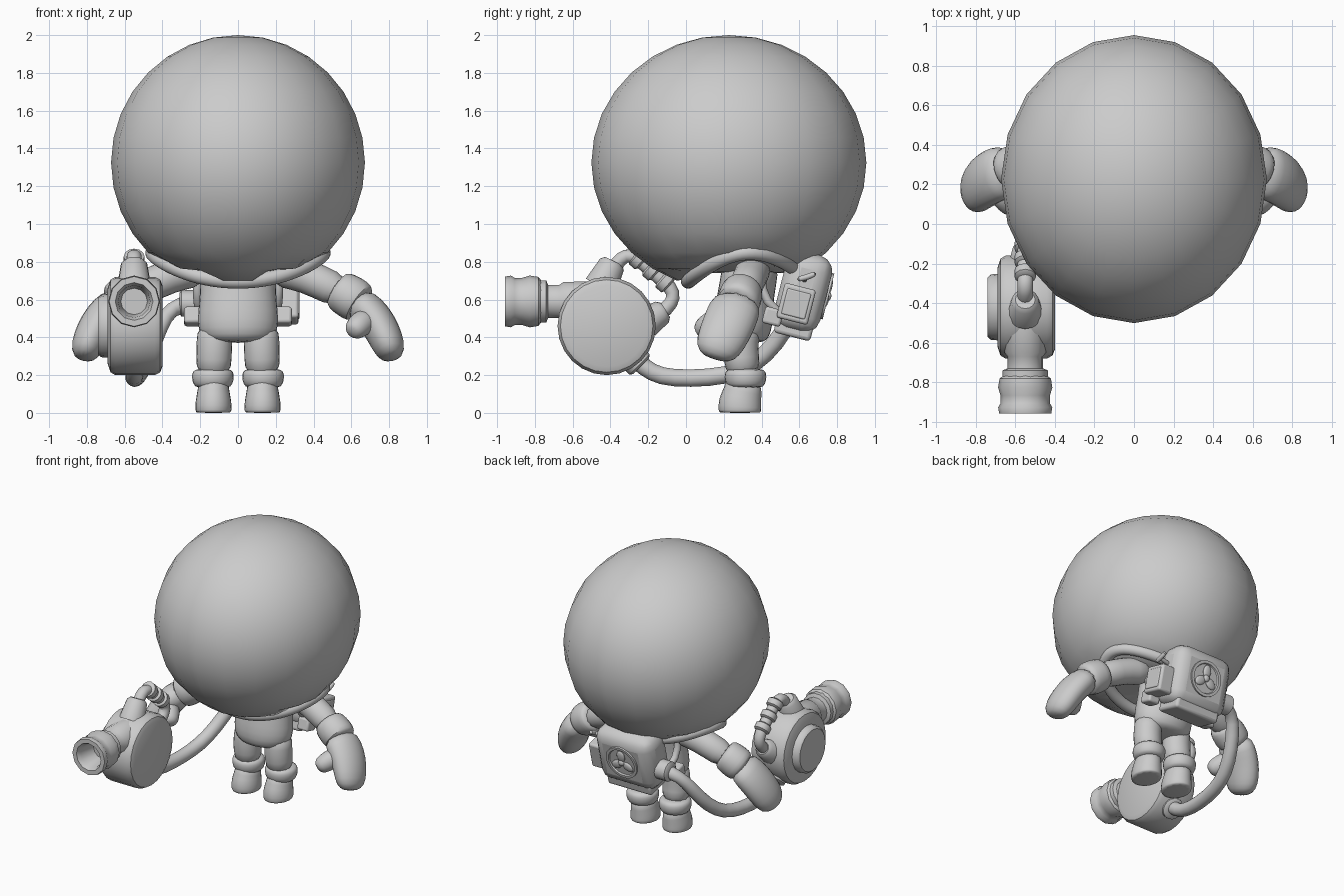
import bpy, bmesh, math
from mathutils import Vector, Matrix

if "Cube" in bpy.data.objects:
    bpy.data.objects.remove(bpy.data.objects["Cube"], do_unlink=True)

grey = bpy.data.materials.new("suit_grey")
grey.use_nodes = True
COLOUR = (0.6, 0.6, 0.6, 1)
grey.diffuse_color = COLOUR
grey.node_tree.nodes["Principled BSDF"].inputs["Base Color"].default_value = COLOUR


def finish(name, bm, subsurf=0, bevel=0, angle=40):
    bmesh.ops.recalc_face_normals(bm, faces=bm.faces)
    mesh = bpy.data.meshes.new(name)
    bm.to_mesh(mesh)
    bm.free()
    mesh.materials.append(grey)
    ob = bpy.data.objects.new(name, mesh)
    bpy.context.collection.objects.link(ob)
    if bevel:
        mod = ob.modifiers.new("Bevel", "BEVEL")
        mod.width, mod.segments = bevel, 3
    if subsurf:
        ob.modifiers.new("Subsurf", "SUBSURF").levels = subsurf
        ob.modifiers["Subsurf"].render_levels = subsurf
    bpy.ops.object.select_all(action="DESELECT")
    ob.select_set(True)
    bpy.context.view_layer.objects.active = ob
    bpy.ops.object.shade_smooth_by_angle(angle=math.radians(angle))
    return ob


def skin(bm, rings, closed=False):
    """Join rings of points into a tube."""
    loops = [[bm.verts.new(p) for p in ring] for ring in rings]
    pairs = list(zip(loops, loops[1:])) + ([(loops[-1], loops[0])] if closed else [])
    n = len(loops[0])
    for a, b in pairs:
        for i in range(n):
            bm.faces.new((a[i], a[(i + 1) % n], b[(i + 1) % n], b[i]))
    if not closed:
        bm.faces.new(loops[0])
        bm.faces.new(loops[-1])


def tube(name, path, radii, flat=1.0, ref=(1, 0, 0), sides=12, subsurf=1, closed=False):
    """Sweep an ellipse along a path; flat scales it along ref."""
    pts = [Vector(p) for p in path]
    n = len(pts)
    radii = radii if isinstance(radii, list) else [radii] * n
    rings = []
    for i, (p, r) in enumerate(zip(pts, radii)):
        nxt = pts[(i + 1) % n] if closed else pts[min(i + 1, n - 1)]
        prv = pts[i - 1] if closed else pts[max(i - 1, 0)]
        t = (nxt - prv).normalized()
        v = t.cross(Vector(ref)).normalized()
        u = v.cross(t)
        rings.append([p + r * (flat * math.cos(a) * u + math.sin(a) * v)
                      for a in (math.tau * k / sides for k in range(sides))])
    bm = bmesh.new()
    skin(bm, rings, closed)
    return finish(name, bm, subsurf, angle=60)


def lathe(name, profile, origin, axis, sides=16):
    """Turn (radius, distance) pairs about an axis."""
    q = Vector(axis).to_track_quat("Z", "Y")
    rings = [[Vector(origin) + q @ Vector((r * math.cos(a), r * math.sin(a), h))
              for a in (math.tau * k / sides for k in range(sides))] for r, h in profile]
    bm = bmesh.new()
    skin(bm, rings)
    return finish(name, bm)


def place(location, tilt=0.0):
    return Matrix.Translation(location) @ Matrix.Rotation(tilt, 4, "X")


def box(name, size, matrix, bevel):
    bm = bmesh.new()
    bmesh.ops.create_cube(bm, size=1, matrix=matrix @ Matrix.Diagonal((*size, 1)))
    return finish(name, bm, bevel=bevel)


def ball(name, matrix, size, segs=14):
    bm = bmesh.new()
    bmesh.ops.create_uvsphere(bm, u_segments=segs, v_segments=10, radius=1,
                              matrix=matrix @ Matrix.Diagonal((*size, 1)))
    return finish(name, bm, angle=60)


# Helmet: large faceted globe with a raised neck opening
HC, HR = Vector((0, 0.227, 1.325)), Vector((0.672, 0.728, 0.675))
bm = bmesh.new()
bmesh.ops.create_uvsphere(bm, u_segments=20, v_segments=16, radius=1,
                          matrix=Matrix.Translation(HC) @ Matrix.Diagonal((*HR, 1)) @ Matrix.Rotation(math.pi / 2, 4, "Z"))
for v in bm.verts:
    if (v.co.x / 0.48) ** 2 + ((v.co.y - 0.3) / 0.32) ** 2 < 1:
        v.co.z = max(v.co.z, 0.74 + 0.4 * v.co.x ** 2)
finish("helmet", bm, angle=60)


def on_helmet(x, y):
    return HC.z - HR.z * math.sqrt(1 - (x / HR.x) ** 2 - ((y - HC.y) / HR.y) ** 2)


# Collar hugging the underside of the helmet
collar = []
for k in range(32):
    a = math.tau * k / 32
    x, y = 0.455 * math.cos(a), 0.3 + 0.29 * math.sin(a)
    collar.append((x, y, on_helmet(x, y) + 0.015))
tube("collar", collar, 0.042, ref=(0, 0, 1), sides=10, closed=True)

# Torso
tube("torso", [(0, 0.29, 0.37), (0, 0.29, 0.4), (0, 0.3, 0.48), (0, 0.31, 0.58),
               (0, 0.33, 0.7), (0, 0.35, 0.82)],
     [0.11, 0.15, 0.165, 0.155, 0.15, 0.16], flat=1.35, sides=16)

# Limbs, built once per side
for s, side in ((1, "left"), (-1, "right")):
    tube(side + "_leg", [(s * 0.12, 0.3, 0.46), (s * 0.125, 0.29, 0.38), (s * 0.127, 0.29, 0.29),
                         (s * 0.13, 0.31, 0.2)], [0.1, 0.098, 0.098, 0.095])
    tube(side + "_boot_cuff", [(s * 0.133, 0.315, z) for z in (0.13, 0.15, 0.19, 0.22, 0.235)],
         [0.09, 0.108, 0.118, 0.112, 0.09])
    tube(side + "_boot", [(s * 0.13, y, z) for y, z in
                          ((0.285, 0.0), (0.285, 0.005), (0.285, 0.06), (0.3, 0.11), (0.31, 0.18))],
         [0.114, 0.118, 0.12, 0.104, 0.1], flat=0.84)
    tube(side + "_sleeve", [(s * 0.2, 0.36, 0.76), (s * 0.3, 0.35, 0.745), (s * 0.42, 0.33, 0.7),
                            (s * 0.56, 0.3, 0.63)], [0.1, 0.095, 0.093, 0.098], ref=(0, 1, 0))
    tube(side + "_glove_cuff", [(s * 0.52, 0.305, 0.66), (s * 0.535, 0.3, 0.65), (s * 0.6, 0.285, 0.61),
                                (s * 0.645, 0.275, 0.58), (s * 0.655, 0.27, 0.572)],
         [0.09, 0.115, 0.122, 0.118, 0.09], ref=(0, 1, 0))
    tube(side + "_glove", [(s * 0.63, 0.275, 0.595), (s * 0.69, 0.255, 0.54), (s * 0.745, 0.225, 0.47),
                           (s * 0.785, 0.19, 0.39), (s * 0.81, 0.155, 0.32), (s * 0.815, 0.145, 0.285)],
         [0.09, 0.1, 0.1, 0.095, 0.082, 0.04], flat=1.45, ref=(0, 1, 0))
    tube(side + "_thumb", [(s * 0.69, 0.19, 0.5), (s * 0.65, 0.13, 0.47), (s * 0.615, 0.085, 0.44),
                           (s * 0.6, 0.065, 0.425)], [0.07, 0.07, 0.062, 0.03], ref=(0, 1, 0))
    tube(side + "_strap", [(s * 0.2, 0.5, 0.82), (s * 0.22, 0.42, 0.81), (s * 0.215, 0.39, 0.72),
                           (s * 0.215, 0.42, 0.58), (s * 0.2, 0.52, 0.52)], 0.025)
    box(side + "_strap_buckle", (0.09, 0.1, 0.09), place((s * 0.24, 0.46, 0.51), -0.25), 0.015)

# Backpack, tilted so that its foot tucks forward
pack = place((0, 0.62, 0.64), -0.25)
at = Matrix.Translation
box("backpack", (0.46, 0.25, 0.42), pack, 0.085)
box("backpack_base", (0.36, 0.2, 0.09), pack @ at((0, 0.0, -0.2)), 0.02)
box("side_pouch", (0.11, 0.17, 0.19), pack @ at((0.265, -0.02, -0.07)), 0.015)
box("pouch_flap", (0.02, 0.13, 0.14), pack @ at((0.315, -0.02, -0.07)), 0.008)
lever = [pack @ Vector(p) for p in ((0.2, -0.01, 0.06), (0.27, -0.01, 0.07), (0.3, 0.0, 0.08))]
tube("valve_stem", lever, 0.016, ref=(0, 1, 0), sides=8)
grip = [pack @ Vector((0.3, y, z)) for y, z in ((-0.05, 0.055), (0.0, 0.08), (0.045, 0.115))]
tube("valve_lever", grip, 0.017, sides=8)

# Fan on the back of the pack
back = pack.to_3x3() @ Vector((0, 1, 0))
fan = pack @ Vector((0, 0.122, 0.01))
lathe("fan_rim", [(0.125, 0), (0.125, 0.014), (0.105, 0.014), (0.1, 0.004), (0.01, 0.004)], fan, back, 24)
for k in range(3):
    turn = Matrix.Rotation(math.tau * k / 3, 4, "Y")
    ball("fan_blade", pack @ at((0, 0.13, 0.01)) @ turn @ at((0, 0, 0.05)), (0.032, 0.013, 0.045))
ball("fan_hub", pack @ at((0, 0.135, 0.01)), (0.024, 0.016, 0.024))

# Hose from the pack to the device
GX = -0.55
tube("hose", [(-0.2, 0.62, 0.58), (-0.31, 0.61, 0.575), (-0.39, 0.57, 0.52), (-0.45, 0.48, 0.37),
              (-0.5, 0.36, 0.25), (-0.53, 0.22, 0.195), (GX, 0.02, 0.18), (GX, -0.14, 0.19),
              (GX, -0.22, 0.24), (GX, -0.3, 0.31)], 0.05, ref=(0.5, 0.2, 1), sides=10)
lathe("hose_pack_collar", [(0.07, 0), (0.07, 0.1), (0.055, 0.11)], (-0.2, 0.615, 0.58), (-1, 0, 0))
lathe("hose_device_collar", [(0.08, 0), (0.075, 0.12), (0.06, 0.13)], (GX, -0.33, 0.34), (0, 0.7, -0.7))

# Device: round drum with a side cap
DRUM = (-0.4, -0.42, 0.46)
lathe("device_drum", [(0.215, 0), (0.245, 0.012), (0.26, 0.04), (0.26, 0.25), (0.245, 0.275), (0.2, 0.29)],
      DRUM, (-1, 0, 0), 24)
lathe("device_side_cap", [(0.17, 0.27), (0.165, 0.325), (0.15, 0.34)], DRUM, (-1, 0, 0), 20)

# Nozzle with a hollow flared muzzle
lathe("nozzle_neck", [(0.11, 0), (0.105, 0.15), (0.09, 0.17), (0.09, 0.23), (0.115, 0.24), (0.115, 0.3)],
      (GX, -0.5, 0.59), (0, -1, 0), 14)
lathe("muzzle", [(0.1, 0), (0.13, 0.025), (0.137, 0.07), (0.125, 0.11), (0.125, 0.15), (0.137, 0.17),
                 (0.132, 0.2), (0.1, 0.2), (0.085, 0.17), (0.07, 0.04)],
      (GX, -0.757, 0.59), (0, -1, 0), 12)

# Ribbed carrying handle
arch = [(GX, y, z) for y, z in ((-0.42, 0.7), (-0.37, 0.79), (-0.32, 0.84), (-0.26, 0.825),
                                (-0.16, 0.735), (-0.08, 0.665), (-0.06, 0.61), (-0.1, 0.55), (-0.2, 0.48))]
tube("handle", arch, 0.042, sides=10)
lathe("handle_front_mount", [(0.09, 0), (0.07, 0.13), (0.05, 0.15)], (GX, -0.45, 0.67), (0, 0.45, 0.9))
lathe("handle_rear_mount", [(0.085, 0), (0.065, 0.1), (0.045, 0.12)], (GX, -0.21, 0.48), (0, 0.85, 0.55))
for y, z in ((-0.25, 0.815), (-0.18, 0.755), (-0.11, 0.693)):
    lathe("handle_rib", [(0.04, -0.03), (0.055, -0.02), (0.055, 0.02), (0.04, 0.03)],
          (GX, y, z), (0, 0.75, -0.66), 12)
